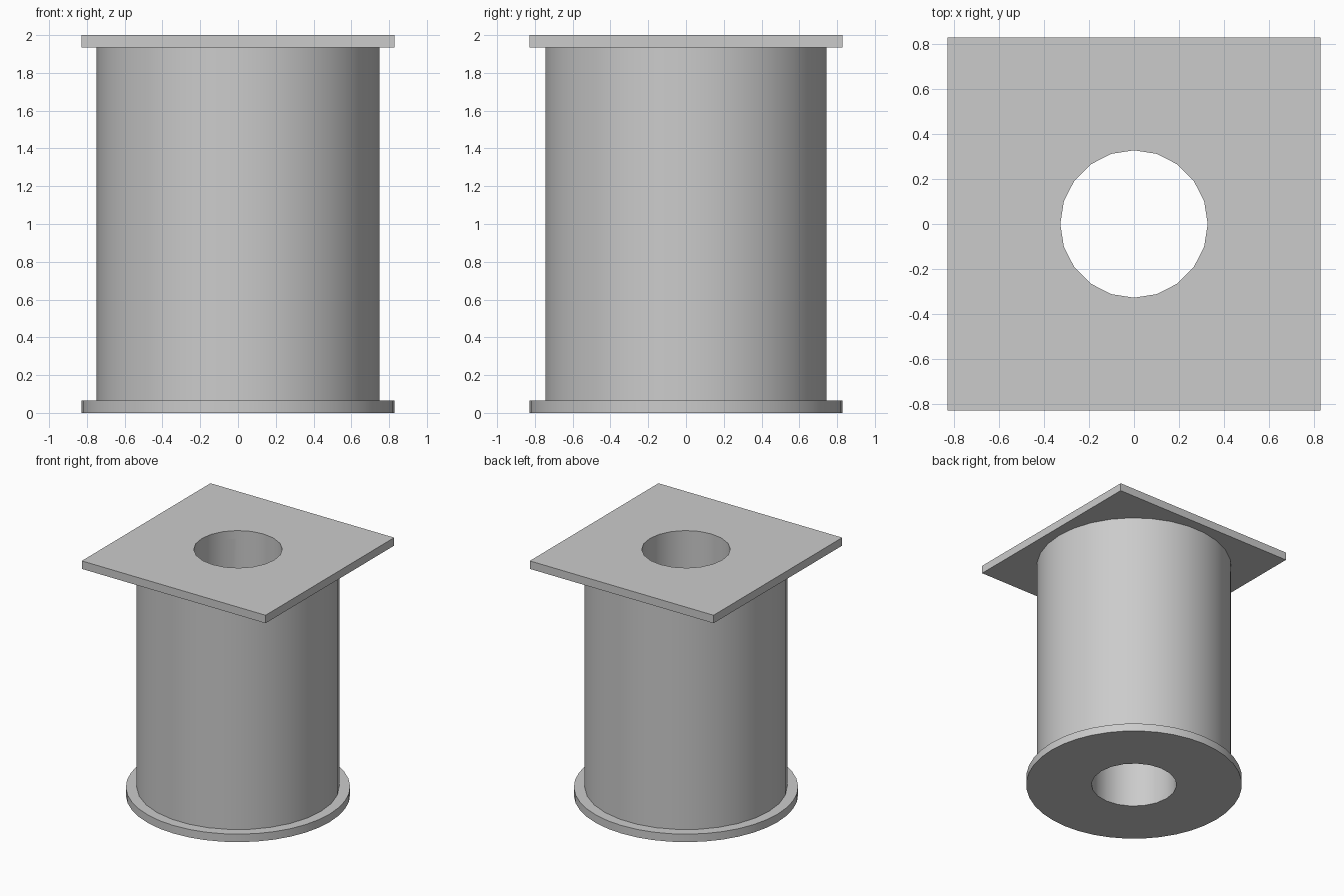
import bpy
import math

if "Cube" in bpy.data.objects:
    bpy.data.objects.remove(bpy.data.objects["Cube"], do_unlink=True)

HEIGHT = 2.0
RIM = 0.065          # thickness of both end plates
HALF = 0.828         # half width of both end plates
BODY_RADIUS = 0.748
BORE_RADIUS = 0.327

grey = bpy.data.materials.new("plain_grey")
grey.use_nodes = True
colour = (0.6, 0.6, 0.6, 1.0)
grey.diffuse_color = colour
grey.node_tree.nodes["Principled BSDF"].inputs["Base Color"].default_value = colour


def cylinder(name, radius, sides, bottom, top):
    """Upright cylinder with a corner on the +x axis."""
    bpy.ops.mesh.primitive_cylinder_add(
        vertices=sides, radius=radius, depth=top - bottom,
        location=(0, 0, (bottom + top) / 2), rotation=(0, 0, math.pi / 2))
    obj = bpy.context.object
    obj.name = name
    bpy.ops.object.transform_apply(location=False, rotation=True, scale=False)
    obj.data.materials.append(grey)
    return obj


def slab(name, half, bottom, top):
    """Square plate."""
    bpy.ops.mesh.primitive_cube_add(size=1, location=(0, 0, (bottom + top) / 2))
    obj = bpy.context.object
    obj.name = name
    obj.scale = (half * 2, half * 2, top - bottom)
    bpy.ops.object.transform_apply(location=False, rotation=False, scale=True)
    obj.data.materials.append(grey)
    return obj


# Cutter for the bore that runs through every part
cutter = cylinder("bore_cutter", BORE_RADIUS, 20, -0.5, HEIGHT + 0.5)
cutter.hide_render = True

# Round foot, drum and square top plate
parts = [
    cylinder("round_base_flange", HALF, 40, 0, RIM),
    cylinder("drum_body", BODY_RADIUS, 30, RIM, HEIGHT - RIM),
    slab("square_top_plate", HALF, HEIGHT - RIM, HEIGHT),
]

# Drill each part, then smooth the round walls and keep the rims sharp
for part in parts:
    bpy.ops.object.select_all(action='DESELECT')
    part.select_set(True)
    bpy.context.view_layer.objects.active = part
    drill = part.modifiers.new("bore", 'BOOLEAN')
    drill.operation = 'DIFFERENCE'
    drill.solver = 'EXACT'
    drill.object = cutter
    bpy.ops.object.modifier_apply(modifier=drill.name)
    bpy.ops.object.shade_smooth_by_angle(angle=math.radians(30))

bpy.data.objects.remove(cutter, do_unlink=True)
